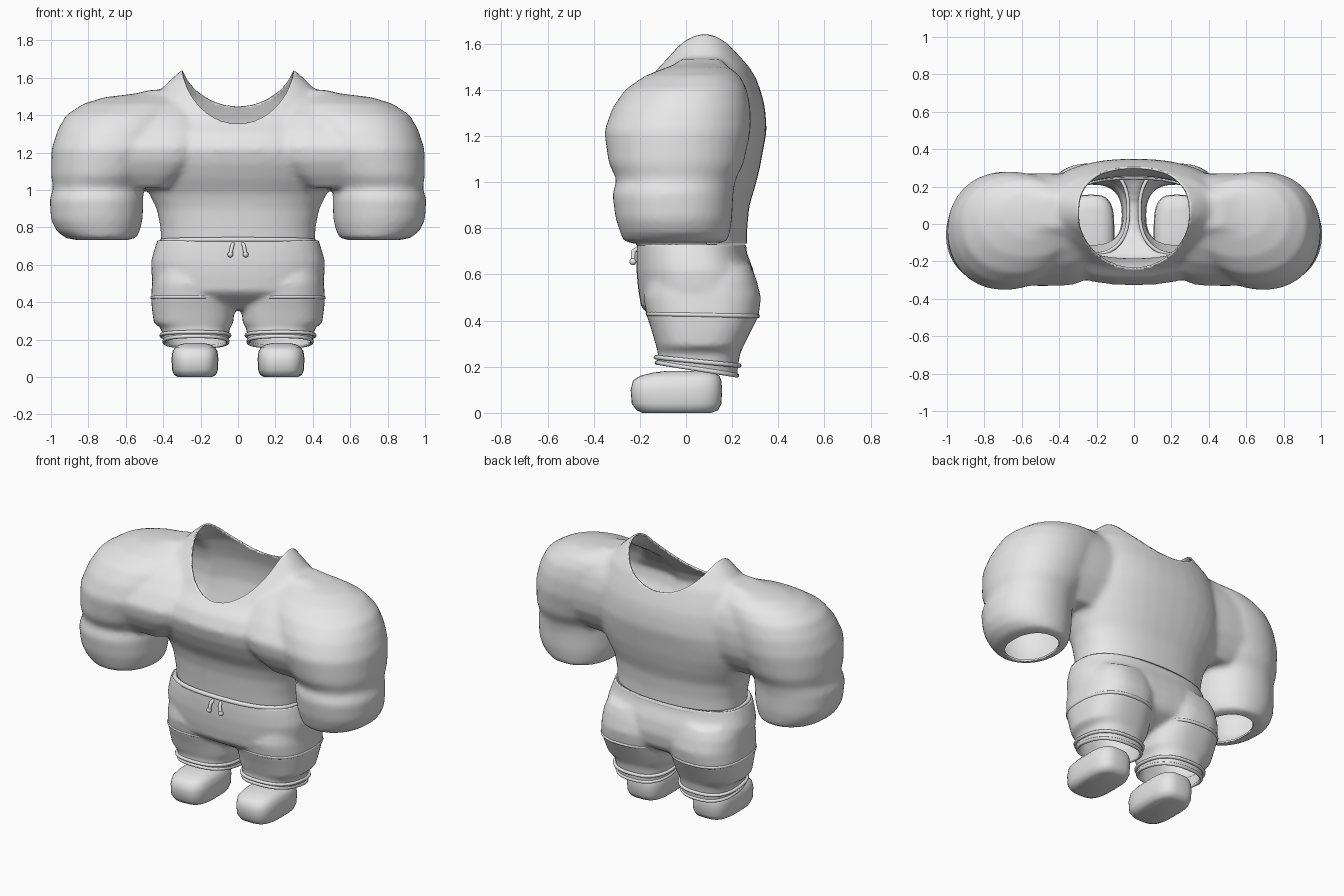
import bpy, bmesh, math
from mathutils import Vector, Matrix

if "Cube" in bpy.data.objects:
    bpy.data.objects.remove(bpy.data.objects["Cube"])

grey = bpy.data.materials.new("light grey")
grey.use_nodes = True
grey.diffuse_color = (0.8, 0.8, 0.8, 1)
grey.node_tree.nodes["Principled BSDF"].inputs["Base Color"].default_value = (0.8, 0.8, 0.8, 1)


def add_object(name, data):
    ob = bpy.data.objects.new(name, data)
    bpy.context.collection.objects.link(ob)
    data.materials.append(grey)
    return ob


def oval(x0, x1, y0, y1, power, count=40):
    """Superellipse filling the given rectangle."""
    pts = []
    for i in range(count):
        a = 2 * math.pi * i / count
        c, s = math.cos(a), math.sin(a)
        px = math.copysign(abs(c) ** (2 / power), c)
        py = math.copysign(abs(s) ** (2 / power), s)
        pts.append(((x0 + x1) / 2 + px * (x1 - x0) / 2, (y0 + y1) / 2 + py * (y1 - y0) / 2))
    return pts


def loft(bm, rings, power=2.3, side=1):
    """Closed stack of horizontal ovals; each ring is z, x0, x1, y0, y1."""
    loops = [[bm.verts.new((side * x, y, z)) for x, y in oval(*r, power)] for z, *r in rings]
    faces = [bm.faces.new(loops[0]), bm.faces.new(loops[-1])]
    for a, b in zip(loops, loops[1:]):
        for i in range(len(a)):
            j = (i + 1) % len(a)
            faces.append(bm.faces.new((a[i], a[j], b[j], b[i])))
    bmesh.ops.recalc_face_normals(bm, faces=faces)


def finish(bm, name):
    for f in bm.faces:
        f.smooth = True
    me = bpy.data.meshes.new(name)
    bm.to_mesh(me)
    bm.free()
    return add_object(name, me)


def fuse(bm, name, voxel, smooth, cutter=None):
    """Blend overlapping lofts into one skin and return it as a bmesh."""
    ob = finish(bm, name)
    m = ob.modifiers.new("Remesh", "REMESH")
    m.mode, m.voxel_size = "VOXEL", voxel
    m = ob.modifiers.new("Smooth", "SMOOTH")
    m.iterations = smooth
    if cutter:
        m = ob.modifiers.new("Cut", "BOOLEAN")
        m.operation, m.object, m.solver = "DIFFERENCE", cutter, "EXACT"
    deps = bpy.context.evaluated_depsgraph_get()
    out = bmesh.new()
    out.from_mesh(ob.evaluated_get(deps).to_mesh())
    bpy.data.objects.remove(ob)
    return out


def trim(bm, co, no, **kw):
    bmesh.ops.bisect_plane(bm, geom=bm.verts[:] + bm.edges[:] + bm.faces[:],
                           plane_co=co, plane_no=no, **kw)


def cloth(bm, name):
    ob = finish(bm, name)
    m = ob.modifiers.new("Thickness", "SOLIDIFY")
    m.thickness, m.offset = 0.01, -1


def tube(name, pts, radius, cyclic=False):
    cu = bpy.data.curves.new(name, "CURVE")
    cu.dimensions = "3D"
    cu.bevel_depth, cu.bevel_resolution, cu.use_fill_caps = radius, 3, True
    sp = cu.splines.new("POLY")
    sp.points.add(len(pts) - 1)
    for p, co in zip(sp.points, pts):
        p.co = (*co, 1)
    sp.use_cyclic_u = cyclic
    sp.use_smooth = True
    add_object(name, cu)


# Neck cutter: a tilted cylinder running front to back
R = 0.31
axis = Vector((0, 1, 0.17)).normalized()
centre = Vector((0, 0, 1.71))
bm = bmesh.new()
bmesh.ops.create_cone(bm, cap_ends=True, segments=64, radius1=R, radius2=R, depth=2,
                      matrix=Matrix.Translation(centre) @ axis.to_track_quat("Z", "X").to_matrix().to_4x4())
cutter = finish(bm, "neck_cutter")
cutter.hide_render = True

# Shirt: torso, shoulder yokes and two big sleeves with turned-in hems
torso = [(0.68, 0.41, -0.19, 0.265), (0.80, 0.415, -0.20, 0.265), (0.90, 0.435, -0.21, 0.275),
         (0.98, 0.475, -0.23, 0.30), (1.06, 0.52, -0.275, 0.32), (1.14, 0.55, -0.31, 0.335),
         (1.22, 0.55, -0.33, 0.35), (1.30, 0.53, -0.295, 0.345), (1.36, 0.51, -0.235, 0.335),
         (1.42, 0.49, -0.195, 0.315), (1.50, 0.45, -0.14, 0.285), (1.55, 0.40, -0.105, 0.255),
         (1.60, 0.35, -0.08, 0.23), (1.635, 0.31, -0.045, 0.20), (1.66, 0.27, 0.0, 0.16)]
yoke = [(1.01, 0.37, 0.60, -0.23, 0.17), (1.08, 0.28, 0.74, -0.285, 0.22),
        (1.15, 0.22, 0.78, -0.32, 0.255), (1.23, 0.20, 0.78, -0.335, 0.27),
        (1.32, 0.20, 0.78, -0.28, 0.27), (1.40, 0.22, 0.76, -0.21, 0.25),
        (1.46, 0.25, 0.70, -0.13, 0.215), (1.50, 0.28, 0.61, -0.06, 0.18),
        (1.535, 0.28, 0.47, -0.02, 0.15)]
sleeve = [(0.69, 0.64, 0.80, -0.17, 0.08), (0.73, 0.61, 0.84, -0.20, 0.11),
          (0.742, 0.545, 0.92, -0.27, 0.18), (0.78, 0.525, 0.97, -0.285, 0.19),
          (0.84, 0.51, 1.0, -0.305, 0.20), (0.95, 0.505, 1.007, -0.32, 0.205),
          (1.01, 0.51, 0.988, -0.30, 0.215), (1.08, 0.46, 1.0, -0.335, 0.25),
          (1.22, 0.38, 0.997, -0.355, 0.28), (1.32, 0.35, 0.965, -0.32, 0.28),
          (1.40, 0.32, 0.92, -0.265, 0.265), (1.46, 0.30, 0.83, -0.18, 0.235),
          (1.495, 0.30, 0.72, -0.09, 0.19), (1.515, 0.30, 0.56, -0.04, 0.16)]
bm = bmesh.new()
loft(bm, [(z, -w, w, a, b) for z, w, a, b in torso], 2.3)
for s in (1, -1):
    loft(bm, yoke, 4, s)
    loft(bm, sleeve, 2.12, s)
bm = fuse(bm, "shirt", 0.017, 7, cutter)


def in_neck(v):
    d = v.co - centre
    return (d - axis * d.dot(axis)).length < R + 0.002


bmesh.ops.delete(bm, geom=[f for f in bm.faces if all(in_neck(v) for v in f.verts)], context="FACES")
trim(bm, (0, 0, 0.733), (0, 0, 1), clear_inner=True)
cloth(bm, "shirt")
bpy.data.objects.remove(cutter)

# Trousers: hips and two baggy legs
hips = [(0.36, 0.14, -0.05, 0.13), (0.40, 0.30, -0.11, 0.22), (0.43, 0.39, -0.165, 0.27),
        (0.46, 0.445, -0.195, 0.292), (0.54, 0.462, -0.208, 0.305), (0.62, 0.465, -0.215, 0.292),
        (0.69, 0.445, -0.215, 0.265), (0.78, 0.415, -0.21, 0.25)]
leg = [(0.12, 0.06, 0.38, -0.12, 0.22), (0.20, 0.05, 0.40, -0.13, 0.225),
       (0.26, 0.045, 0.41, -0.12, 0.235), (0.29, 0.025, 0.45, -0.13, 0.25),
       (0.36, 0.02, 0.46, -0.15, 0.285), (0.42, 0.02, 0.465, -0.17, 0.315),
       (0.50, 0.01, 0.46, -0.185, 0.325), (0.58, 0.02, 0.45, -0.17, 0.305),
       (0.64, 0.05, 0.42, -0.14, 0.28)]
bm = bmesh.new()
loft(bm, [(z, -w, w, a, b) for z, w, a, b in hips], 2.5)
for s in (1, -1):
    loft(bm, leg, 2.5, s)
bm = fuse(bm, "trousers", 0.014, 5)
trim(bm, (0, 0, 0.73), (0, 0, 1), clear_outer=True)
trim(bm, (0, 0.05, 0.187), (0, 0.16, 1), clear_inner=True)
cloth(bm, "trousers")

# Waistband
tube("waistband", [(x, y, 0.725 - 0.05 * y) for x, y in oval(-0.41, 0.41, -0.205, 0.25, 2.5)], 0.013, True)

for s, side in ((1, "left"), (-1, "right")):
    # Seam across the thigh and rolled cuff folds
    for part, z, tilt, box in (("thigh_seam", 0.425, -0.02, (0.03, 0.459, -0.165, 0.31)),
                               ("upper_cuff", 0.223, -0.10, (0.045, 0.41, -0.13, 0.23)),
                               ("lower_cuff", 0.19, -0.16, (0.055, 0.395, -0.125, 0.22))):
        tube(f"{side}_{part}", [(s * x, y, z + tilt * (y - 0.05)) for x, y in oval(*box, 2.5)], 0.01, True)

    # Drawstring with knotted end
    tube(f"{side}_drawstring", [(s * 0.025, -0.205, 0.715), (s * 0.032, -0.228, 0.70),
                                (s * 0.04, -0.23, 0.655)], 0.010)
    bm = bmesh.new()
    bmesh.ops.create_uvsphere(bm, u_segments=12, v_segments=8, radius=0.015,
                              matrix=Matrix.Translation((s * 0.041, -0.23, 0.655)))
    finish(bm, f"{side}_drawstring_knot")

    # Rounded shoe
    bm = bmesh.new()
    loft(bm, [(0.0, 0.14, 0.32, -0.19, 0.11), (0.012, 0.118, 0.342, -0.215, 0.14),
              (0.04, 0.107, 0.353, -0.235, 0.153), (0.10, 0.105, 0.355, -0.24, 0.157),
              (0.14, 0.11, 0.35, -0.23, 0.153), (0.16, 0.125, 0.335, -0.20, 0.145),
              (0.175, 0.15, 0.31, -0.14, 0.12), (0.181, 0.18, 0.28, -0.09, 0.08)], 3.2, s)
    finish(bm, f"{side}_shoe")
